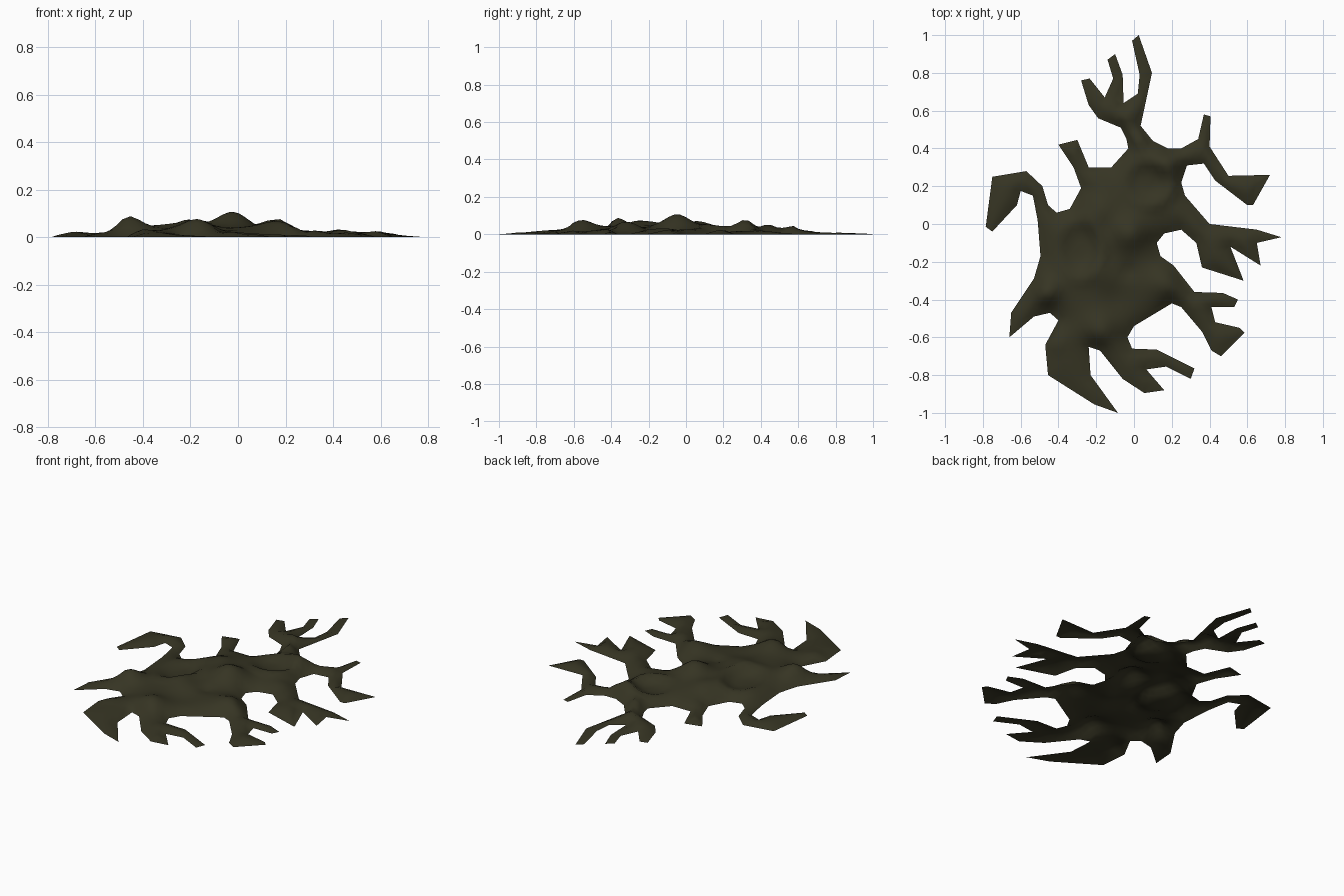
import bpy, bmesh, math
from mathutils import Vector
from mathutils.geometry import delaunay_2d_cdt, intersect_point_line

if "Cube" in bpy.data.objects:
    bpy.data.objects.remove(bpy.data.objects["Cube"])

outlines = []


def outline(*pts):
    outlines.append([Vector(p) for p in pts])


# Central body
outline((-.03, .40), (.10, .44), (.18, .40), (.25, .40), (.28, .31), (.25, .22),
        (.27, .15), (.16, -.05), (.12, -.10), (.14, -.17), (.21, -.22), (.20, -.42),
        (0, -.54), (-.24, -.65), (-.40, -.51), (-.495, -.17), (-.34, .08),
        (-.28, .19), (-.12, .30))
# Back three-pronged tendril
outline((-.03, .40), (-.04, .45), (-.07, .51), (-.19, .56), (-.24, .63), (-.28, .76),
        (-.235, .77), (-.155, .67), (-.11, .77), (-.14, .87), (-.10, .90), (-.06, .79),
        (-.055, .64), (.02, .69), (.03, .79), (-.01, .97), (.025, 1), (.095, .80),
        (.035, .52), (.10, .44))
# Back right tendril
outline((.25, .40), (.34, .45), (.37, .58), (.405, .57), (.40, .41), (.50, .255),
        (.72, .26), (.63, .10), (.60, .10), (.43, .23), (.37, .32), (.28, .31))
# Right tendril
outline((.25, .22), (.27, .15), (.40, 0), (.65, -.03), (.78, -.07), (.65, -.10), (.67, -.22),
        (.51, -.12), (.58, -.30), (.36, -.23), (.33, -.10), (.25, -.03), (.16, -.05))
# Front right tendril
outline((.21, -.22), (.32, -.36), (.47, -.365), (.55, -.40), (.53, -.44), (.41, -.44),
        (.43, -.52), (.56, -.55), (.585, -.575), (.46, -.70), (.41, -.67), (.36, -.57),
        (.25, -.44), (.20, -.42))
# Front tendril
outline((0, -.54), (-.035, -.60), (-.01, -.66), (.12, -.665), (.32, -.765), (.30, -.82),
        (.17, -.755), (.065, -.77), (.16, -.88), (.055, -.895), (-.06, -.82),
        (-.18, -.67), (-.24, -.65))
# Front left tendril
outline((-.24, -.65), (-.23, -.80), (-.085, -1), (-.21, -.955), (-.455, -.80),
        (-.47, -.64), (-.40, -.51))
# Left tendril
outline((-.40, -.51), (-.445, -.47), (-.53, -.49), (-.66, -.60), (-.65, -.47),
        (-.53, -.29), (-.495, -.17))
# Back left hooked tendril
outline((-.495, -.17), (-.51, .02), (-.535, .15), (-.60, .175), (-.62, .10), (-.75, -.04),
        (-.785, -.015), (-.75, .25), (-.57, .28), (-.485, .20), (-.455, .10),
        (-.41, .06), (-.34, .08))
# Small back tendril
outline((-.28, .19), (-.32, .30), (-.40, .42), (-.30, .445), (-.24, .30), (-.12, .30))


def seg_dist(p, a, b):
    q, t = intersect_point_line(p, a, b)
    q = a if t < 0 else b if t > 1 else q
    return math.hypot(p[0] - q[0], p[1] - q[1])


def fill(verts, edges, loops):
    co, _, faces, *_ = delaunay_2d_cdt(verts, edges, loops, 1, 1e-5)
    bm = bmesh.new()
    bv = [bm.verts.new((p.x, p.y, 0)) for p in co]
    for f in faces:
        bm.faces.new([bv[i] for i in f])
    bmesh.ops.delete(bm, geom=[v for v in bm.verts if not v.link_faces], context='VERTS')
    return bm


# Merge the outlines and keep only the outer rim
verts, loops = [], []
for pts in outlines:
    loops.append(list(range(len(verts), len(verts) + len(pts))))
    verts += pts
bm = fill(verts, [], loops)
rim_edges = [e for e in bm.edges if e.is_boundary]
rim = [(e.verts[0].co.to_2d(), e.verts[1].co.to_2d()) for e in rim_edges]
bm.verts.index_update()
verts = [v.co.to_2d() for v in bm.verts]
edges = [(e.verts[0].index, e.verts[1].index) for e in rim_edges]
bm.free()

# Fill the rim with a staggered grid of points
STEP = 0.035
for j in range(67):
    for i in range(48):
        p = Vector((-0.82 + STEP * (i + 0.5 * (j % 2)), -1 + j * STEP * 0.866))
        if min(seg_dist(p, a, b) for a, b in rim) > 0.012:
            verts.append(p)
bm = fill(verts, edges, [])

# Lumps: x, y, radius, height
LUMPS = ((-.02, -.05, .09, .068), (-.17, -.28, .07, .02), (-.46, -.36, .07, .055),
         (-.43, -.62, .06, .02), (.18, .36, .08, .04), (.17, -.32, .09, .035),
         (-.18, -.57, .08, .045), (-.18, .07, .08, .03), (.03, .45, .06, .03),
         (-.05, .56, .06, .02), (-.08, -.40, .08, -.012), (-.03, -.25, .04, -.015))
# Craters: x, y, x radius, y radius
CRATERS = ((-.29, -.13, .12, .16), (.07, .22, .13, .12))


def height(p, d):
    h = 0
    for x, y, r, a in LUMPS:
        h += a * math.exp(-((p.x - x) ** 2 + (p.y - y) ** 2) / r ** 2)
    for x, y, rx, ry in CRATERS:
        u, w = (p.x - x) / rx, (p.y - y) / ry
        s = math.hypot(u, w)
        ridge = 0.013 + 0.008 * max(-1, min(1, u))
        h += ridge * math.exp(-((s - 1) / 0.25) ** 2) - 0.024 * math.exp(-(s / 0.7) ** 4)
    taper = max(0.2, min(1, 1 - (p.length - 0.55) * 1.5))
    base = 0.045 * taper * (1 - math.exp(-d / 0.07))
    return max(0.002, base + h * min(1, d / 0.06))


for v in bm.verts:
    if not v.is_boundary:
        p = v.co.to_2d()
        v.co.z = height(p, min(seg_dist(p, a, b) for a, b in rim))
bm.normal_update()
for f in bm.faces:
    if f.normal.z < 0:
        f.normal_flip()
    f.smooth = True

mesh = bpy.data.meshes.new("splat")
bm.to_mesh(mesh)
bm.free()
mud = bpy.data.materials.new("dark_olive_mud")
mud.diffuse_color = (0.037, 0.035, 0.017, 1)
mud.use_nodes = True
mud.node_tree.nodes["Principled BSDF"].inputs["Base Color"].default_value = mud.diffuse_color
mesh.materials.append(mud)
bpy.context.collection.objects.link(bpy.data.objects.new("splat", mesh))
